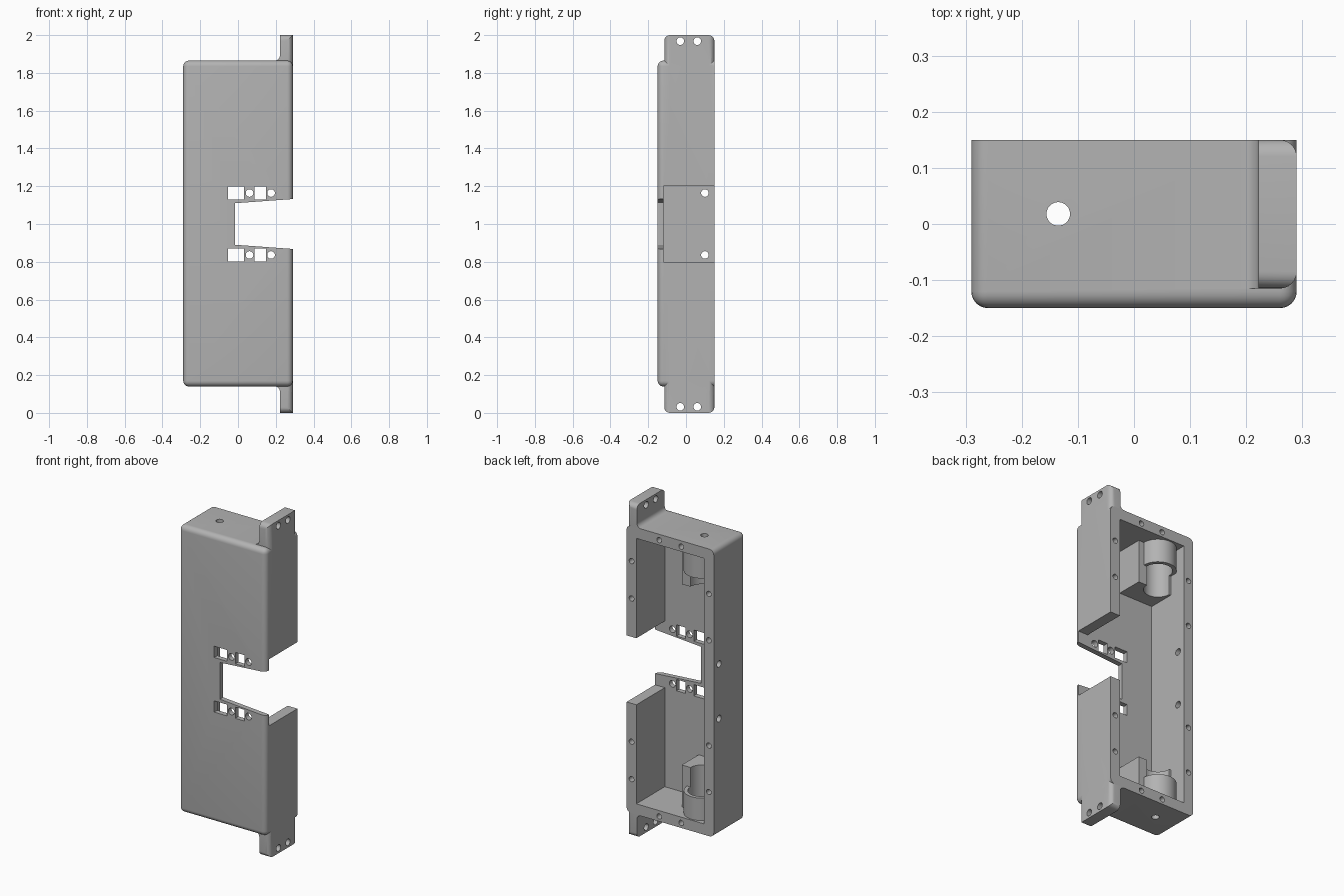
import bpy, bmesh, math
from mathutils import Matrix, Vector

cube = bpy.data.objects.get("Cube")
if cube:
    bpy.data.objects.remove(cube, do_unlink=True)

grey = bpy.data.materials.new("plain grey")
grey.use_nodes = True
colour = (0.45, 0.45, 0.45, 1)
grey.diffuse_color = colour
grey.node_tree.nodes["Principled BSDF"].inputs["Base Color"].default_value = colour


def make(name, bm):
    bmesh.ops.recalc_face_normals(bm, faces=bm.faces)
    mesh = bpy.data.meshes.new(name)
    bm.to_mesh(mesh)
    bm.free()
    mesh.materials.append(grey)
    obj = bpy.data.objects.new(name, mesh)
    bpy.context.scene.collection.objects.link(obj)
    return obj


def box(name, x, y, z):
    bm = bmesh.new()
    size = Vector((x[1] - x[0], y[1] - y[0], z[1] - z[0]))
    mid = Vector((x[0] + x[1], y[0] + y[1], z[0] + z[1])) / 2
    bmesh.ops.create_cube(bm, size=1, matrix=Matrix.Translation(mid) @ Matrix.Diagonal(size.to_4d()))
    return make(name, bm)


def rod(name, centre, radius, length, axis, sides=32):
    turn = {"x": Matrix.Rotation(math.pi / 2, 4, "Y"),
            "y": Matrix.Rotation(math.pi / 2, 4, "X"), "z": Matrix()}[axis]
    bm = bmesh.new()
    bmesh.ops.create_cone(bm, cap_ends=True, segments=sides, radius1=radius, radius2=radius,
                          depth=length, matrix=Matrix.Translation(centre) @ turn)
    return make(name, bm)


def prism_bm(points, y0, y1):
    """Extrude an x-z outline along y."""
    bm = bmesh.new()
    face = bm.faces.new([bm.verts.new((x, y0, z)) for x, z in points])
    new = bmesh.ops.extrude_face_region(bm, geom=[face])["geom"]
    bmesh.ops.translate(bm, vec=(0, y1 - y0, 0), verts=[v for v in new if isinstance(v, bmesh.types.BMVert)])
    return bm


def combine(target, tool, operation="DIFFERENCE"):
    mod = target.modifiers.new("bool", "BOOLEAN")
    mod.operation, mod.solver, mod.object = operation, "EXACT", tool
    bpy.context.view_layer.update()
    deps = bpy.context.evaluated_depsgraph_get()
    result = bpy.data.meshes.new_from_object(target.evaluated_get(deps))
    target.modifiers.clear()
    target.data = result
    bpy.data.objects.remove(tool, do_unlink=True)


W, BACK, FRONT = 0.29, 0.15, -0.15
LOW, HIGH = 0.14, 1.865
INNER, FLOOR = 0.225, -0.12

# Housing shell, rounded everywhere except round the open back
housing = box("housing", (-W, W), (FRONT, BACK), (LOW, HIGH))
bm = bmesh.new()
bm.from_mesh(housing.data)
edges = [e for e in bm.edges if any(v.co.y < 0 for v in e.verts)]
bmesh.ops.bevel(bm, geom=edges, offset=0.03, segments=6, profile=0.5, affect="EDGES")
bm.to_mesh(housing.data)
bm.free()

# Mounting flange with filleted feet and rounded ends
r, edge_x = 0.028, 0.222
upper = [(W, 2), (edge_x, 2)]
for i in range(7):
    a = math.pi / 2 * i / 6
    upper.append((edge_x - r + r * math.cos(a), HIGH + r - r * math.sin(a)))
outline = upper + [(x, 2 - z) for x, z in reversed(upper)]
outline = [(x, z if z > 1 else z + (LOW + HIGH - 2) * (z > 0.01)) for x, z in outline]
bm = prism_bm(outline, -0.115, BACK)
ends = [e for e in bm.edges
        if abs(e.verts[0].co.y - e.verts[1].co.y) < 1e-5
        and all(min(abs(v.co.z), abs(v.co.z - 2)) < 1e-4 for v in e.verts)]
bmesh.ops.bevel(bm, geom=ends, offset=0.03, segments=6, profile=0.5, affect="EDGES")
combine(housing, make("flange", bm), "UNION")

# Cavity, side opening and tapered front notch
combine(housing, box("cavity", (-INNER, INNER), (FLOOR, 0.3), (LOW + 0.065, HIGH - 0.065)))
combine(housing, box("side_opening", (0.1, 0.4), (FLOOR, 0.3), (0.8, 1.2)))
notch = [(-0.016, 0.89), (0.33, 0.865), (0.33, 1.135), (-0.016, 1.11)]
combine(housing, make("notch", prism_bm(notch, -0.3, 0)))

# Features mirrored above and below the middle
for s in (-1, 1):
    z = 1 + s * 0.164
    for x0, x1 in ((-0.053, 0.032), (0.087, 0.148)):
        combine(housing, box("slot", (x0, x1), (-0.3, 0), (z - 0.034, z + 0.034)))
    for x in (0.061, 0.175):
        combine(housing, rod("front_hole", (x, FRONT, z), 0.02, 0.2, "y"))
    combine(housing, rod("side_hole", (-W, 0.1, z), 0.02, 0.3, "x"))
    for y in (-0.03, 0.06):
        combine(housing, rod("flange_hole", (0.25, y, 1 + s * 0.968), 0.02, 0.3, "x"))
    combine(housing, rod("cable_hole", (-0.135, 0.018, 1 + s * 0.83), 0.021, 0.2, "z"))
    # Blind screw holes in the back rim
    rim = [(0.257, 0.43), (0.257, 0.655), (-0.257, 0.316), (-0.257, 0.595),
           (0.073, 0.83), (-0.073, 0.83)]
    for x, dz in rim:
        combine(housing, rod("screw_hole", (x, BACK, 1 + s * dz), 0.016, 0.16, "y", 20))

# Inner holders: a long cradle against the front wall and a shorter ring
axis_x, axis_y = -0.135, 0.04
for s, word in ((-1, "lower"), (1, "upper")):
    def span(a, b):
        return sorted((1 + s * a, 1 + s * b))
    holder = box(word + "_holder", (-INNER - 0.01, 0), (FLOOR - 0.01, axis_y), span(0.543, 0.8))
    ring = rod("ring", (axis_x, axis_y, 1 + s * 0.73), 0.1, 0.14, "z", 48)
    combine(holder, ring, "UNION")
    combine(holder, rod("bore", (axis_x, axis_y, 1 + s * 0.65), 0.078, 0.6, "z", 48))

for obj in list(bpy.context.scene.objects):
    if obj.type == "MESH" and (obj.name == "housing" or obj.name.endswith("_holder")):
        bpy.ops.object.select_all(action="DESELECT")
        obj.select_set(True)
        bpy.context.view_layer.objects.active = obj
        bpy.ops.object.shade_smooth_by_angle(angle=math.radians(30))
